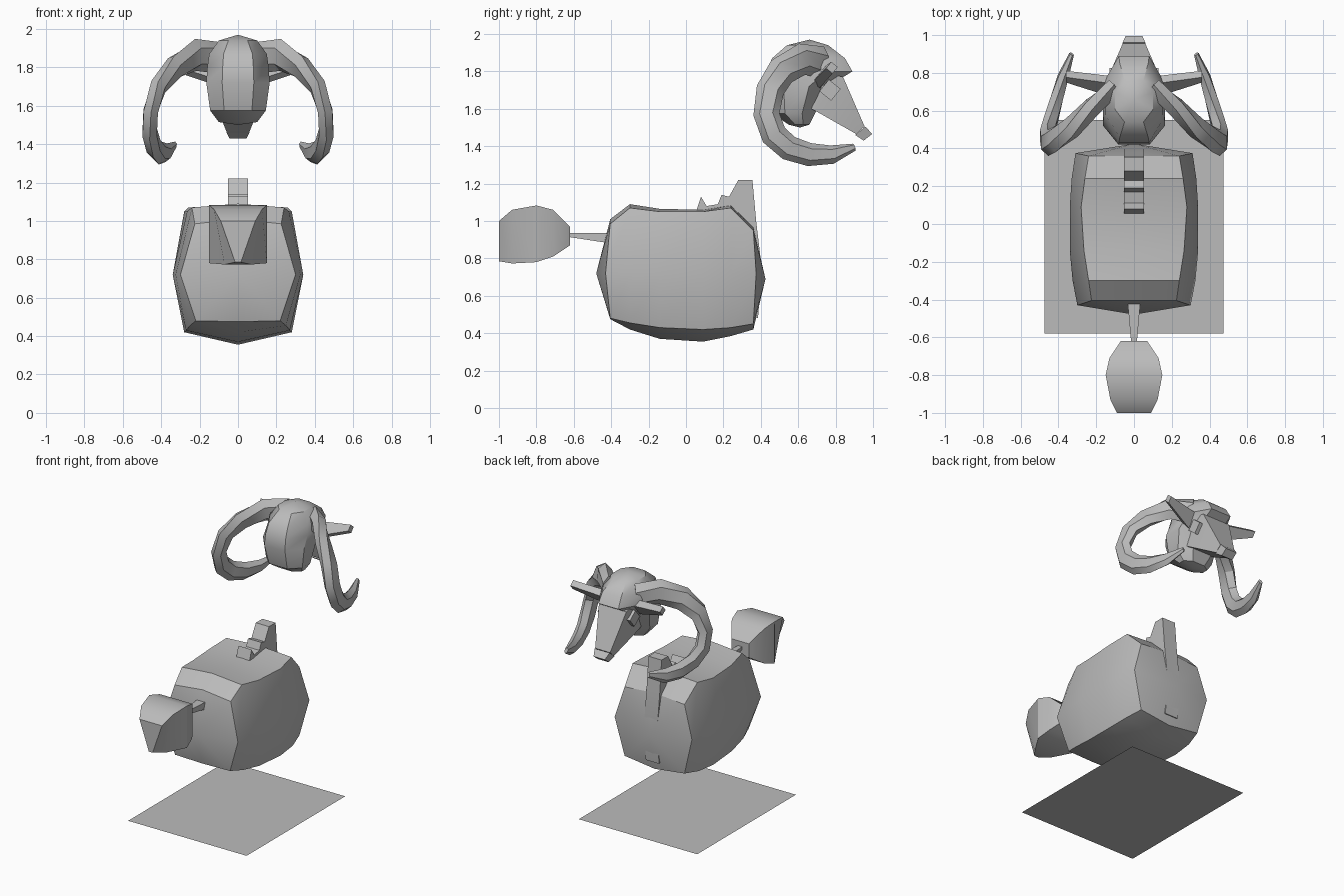
import bpy, bmesh, math
from mathutils import Vector

cube = bpy.data.objects.get("Cube")
if cube:
    bpy.data.objects.remove(cube, do_unlink=True)

grey = bpy.data.materials.new("plain grey")
grey.use_nodes = True
grey.diffuse_color = (0.5, 0.5, 0.5, 1)
grey.node_tree.nodes["Principled BSDF"].inputs["Base Color"].default_value = (0.5, 0.5, 0.5, 1)


def loft(name, rings, ends=(None, None), angle=32):
    """Skin equal rings of points; each end is a flat cap or a fan to a point."""
    bm = bmesh.new()
    rows = [[bm.verts.new(p) for p in ring] for ring in rings]
    n = len(rows[0])
    for a, b in zip(rows, rows[1:]):
        for i in range(n):
            j = (i + 1) % n
            bm.faces.new((a[i], a[j], b[j], b[i]))
    for row, tip in zip((rows[0], rows[-1]), ends):
        if tip is None:
            bm.faces.new(row)
        else:
            v = bm.verts.new(tip)
            for i in range(n):
                bm.faces.new((row[i], row[(i + 1) % n], v))
    bmesh.ops.recalc_face_normals(bm, faces=bm.faces)
    mesh = bpy.data.meshes.new(name)
    bm.to_mesh(mesh)
    bm.free()
    mesh.materials.append(grey)
    obj = bpy.data.objects.new(name, mesh)
    bpy.context.collection.objects.link(obj)
    bpy.ops.object.select_all(action='DESELECT')
    obj.select_set(True)
    bpy.context.view_layer.objects.active = obj
    bpy.ops.object.shade_smooth_by_angle(angle=math.radians(angle))
    return obj


def slab(name, profile, half):
    """Side profile (y, z) extruded across x."""
    return loft(name, [[(s * half, y, z) for y, z in profile] for s in (-1, 1)], angle=20)


def rect(y, top_x, top_z, bottom_x, bottom_z):
    return [(-top_x, y, top_z), (top_x, y, top_z), (bottom_x, y, bottom_z), (-bottom_x, y, bottom_z)]


# Ground sheet
bpy.ops.mesh.primitive_plane_add(size=1, location=(0, -0.015, 0))
sheet = bpy.context.object
sheet.name = "ground_sheet"
sheet.scale = (0.95, 1.13, 1)
sheet.data.materials.append(grey)

# Body: y, bulge, then bottom, side and top measures
stations = [
    (-0.405, -0.025, 0.22, 0.48, 0.475, 0.30, 0.225, 0.985, 1.01),
    (-0.30, 0, 0.25, 0.455, 0.42, 0.325, 0.24, 1.07, 1.09),
    (-0.14, 0, 0.27, 0.43, 0.37, 0.34, 0.265, 1.05, 1.065),
    (0.09, 0, 0.28, 0.42, 0.355, 0.34, 0.28, 1.05, 1.06),
    (0.24, 0, 0.27, 0.43, 0.385, 0.33, 0.26, 1.07, 1.085),
    (0.36, 0.015, 0.24, 0.45, 0.42, 0.31, 0.24, 0.95, 0.97)]
rings = []
for y, bulge, xb, zb, z0, xs, xt, zt, z1 in stations:
    half = [(xb, y, zb), (xs, y + bulge, 0.72), (xt, y, zt)]
    rings.append([(0, y, z0)] + half + [(0, y, z1)]
                 + [(-x, v, z) for x, v, z in reversed(half)])
loft("body", rings, ((0, -0.48, 0.72), (0, 0.425, 0.69)))

# Mane and chest strip
slab("mane", [(0.05, 1.04), (0.08, 1.13), (0.11, 1.08), (0.17, 1.09), (0.19, 1.14),
              (0.23, 1.13), (0.28, 1.22), (0.355, 1.22), (0.375, 1.0), (0.405, 0.75),
              (0.385, 0.48), (0.33, 0.5), (0.25, 1.0)], 0.053)

# Tail stalk and tuft
loft("tail_stalk", [rect(-0.40, 0.035, 0.935, 0.035, 0.88),
                    rect(-0.63, 0.015, 0.935, 0.015, 0.915)])
loft("tail_tuft", [rect(-1.0, 0.09, 1.0, 0.015, 0.785),
                   rect(-0.93, 0.125, 1.06, 0.07, 0.773),
                   rect(-0.80, 0.15, 1.083, 0.15, 0.78),
                   rect(-0.71, 0.13, 1.06, 0.13, 0.81),
                   rect(-0.62, 0.07, 0.97, 0.07, 0.87)])

# Skull: height, half width, back, front
rings = []
for z, w, y0, y1 in [(1.515, 0.10, 0.55, 0.66), (1.575, 0.145, 0.46, 0.69),
                     (1.72, 0.165, 0.42, 0.76), (1.80, 0.16, 0.43, 0.89),
                     (1.87, 0.15, 0.46, 0.85), (1.94, 0.10, 0.54, 0.76)]:
    d = y1 - y0
    rings.append([(0.5 * w, y0, z), (w, y0 + 0.3 * d, z), (w, y0 + 0.7 * d, z), (0.5 * w, y1, z),
                  (-0.5 * w, y1, z), (-w, y0 + 0.7 * d, z), (-w, y0 + 0.3 * d, z), (-0.5 * w, y0, z)])
loft("skull", rings, ((0, 0.61, 1.5), (0, 0.66, 1.97)))


def bar(w, y0, z0, y1, z1):
    return [(-w, y0, z0), (w, y0, z0), (w, y1, z1), (-w, y1, z1)]


# Snout and nose
loft("snout", [bar(0.11, 0.75, 1.79, 0.67, 1.60), bar(0.11, 0.84, 1.77, 0.69, 1.59),
               bar(0.06, 0.955, 1.505, 0.91, 1.465)])
loft("nose", [bar(0.06, 0.96, 1.505, 0.905, 1.46), bar(0.045, 0.995, 1.465, 0.95, 1.43)])

# Horns: centre line with radial half width
path = [(0.10, 0.72, 1.85, 0.085), (0.22, 0.62, 1.865, 0.085), (0.33, 0.51, 1.80, 0.08),
        (0.415, 0.45, 1.70, 0.075), (0.455, 0.43, 1.57, 0.07), (0.46, 0.47, 1.46, 0.07),
        (0.44, 0.55, 1.39, 0.067), (0.41, 0.66, 1.355, 0.062), (0.375, 0.78, 1.355, 0.05),
        (0.33, 0.90, 1.395, 0.02)]
points = [Vector(p[:3]) for p in path]
horn = []
for i, p in enumerate(points):
    t = (points[min(i + 1, len(points) - 1)] - points[max(i - 1, 0)]).normalized()
    out = Vector((0, p.y - 0.66, p.z - 1.62))
    out = (out - t * out.dot(t)).normalized()
    side = t.cross(out)
    r = path[i][3]
    horn.append([p + out * r * math.cos(a) + side * 0.62 * r * math.sin(a)
                 for a in (k * math.tau / 6 for k in range(6))])

# Ear and eye sections along x
up, across = Vector((0, 0.63, 0.78)), Vector((0, 0.78, -0.63))


def blade(x, y, z, h, w):
    c = Vector((x, y, z))
    return [c + up * h * a + across * w * b for a, b in ((-1, -1), (1, -1), (1, 1), (-1, 1))]


ear = [blade(0.13, 0.73, 1.77, 0.055, 0.025), blade(0.36, 0.78, 1.82, 0.022, 0.022)]
eye = [blade(0.04, 0.77, 1.70, 0.04, 0.04), blade(0.13, 0.77, 1.70, 0.04, 0.04)]

for prefix, s in (("left", 1), ("right", -1)):
    for part, sections in (("horn", horn), ("ear", ear), ("eye", eye)):
        loft(prefix + "_" + part, [[(s * v.x, v.y, v.z) for v in ring] for ring in sections])
